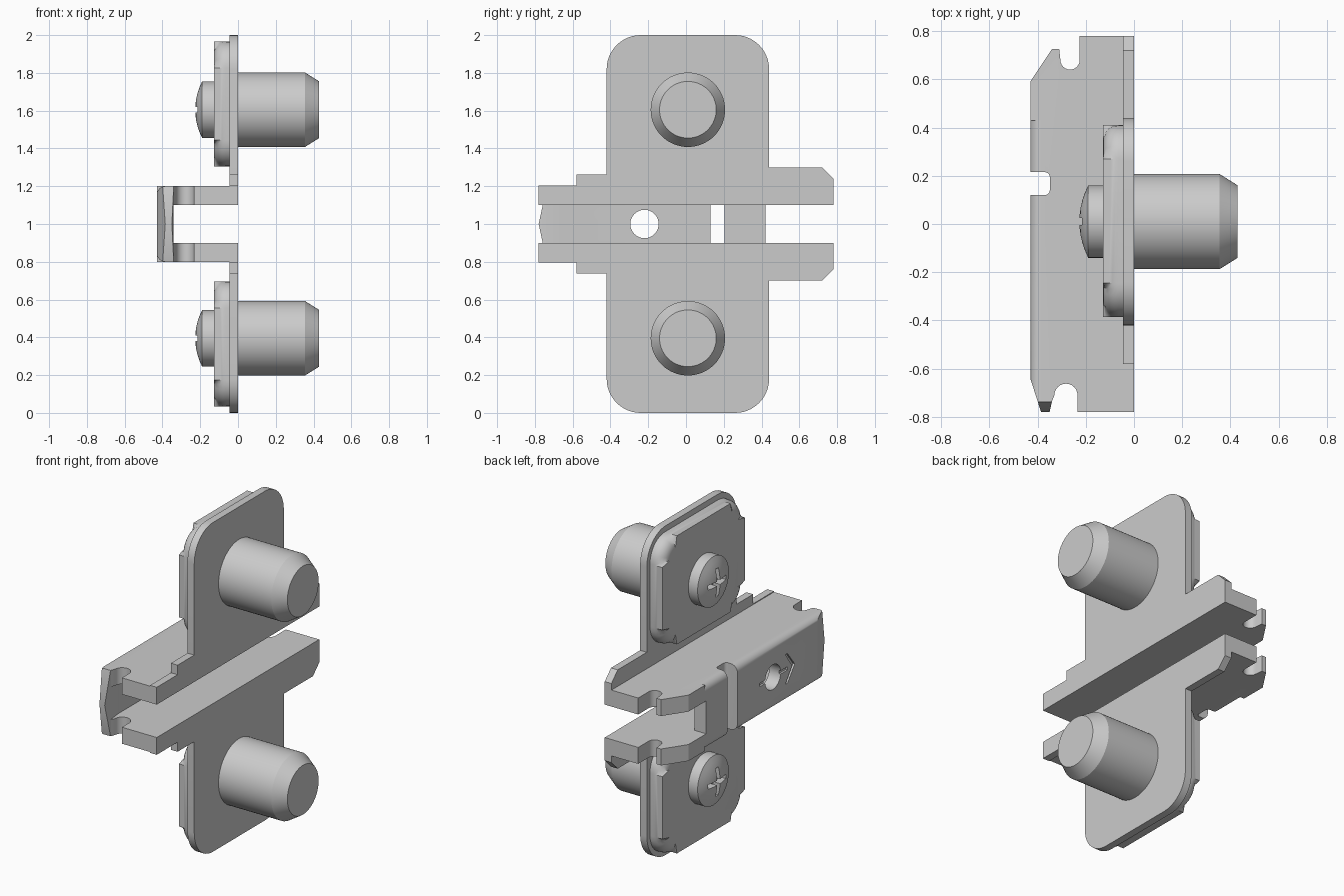
import bpy, bmesh
from math import sin, cos, radians, pi

if "Cube" in bpy.data.objects:
    bpy.data.objects.remove(bpy.data.objects["Cube"])


def arc(cx, cy, r, a0, a1, n=8):
    return [(cx + r * cos(radians(a0 + (a1 - a0) * i / n)),
             cy + r * sin(radians(a0 + (a1 - a0) * i / n))) for i in range(n + 1)]


def finish(name, bm):
    bmesh.ops.recalc_face_normals(bm, faces=bm.faces)
    me = bpy.data.meshes.new(name)
    bm.to_mesh(me)
    bm.free()
    ob = bpy.data.objects.new(name, me)
    bpy.context.collection.objects.link(ob)
    return ob


def prism_bm(pts, axis, lo, hi):
    # profile in the plane across the axis, extruded from lo to hi
    bm = bmesh.new()

    def ring(d):
        out = []
        for p in pts:
            c = list(p)
            c.insert(axis, d)
            out.append(bm.verts.new(c))
        return out
    a, b = ring(lo), ring(hi)
    bm.faces.new(a)
    bm.faces.new(b[::-1])
    for i in range(len(a)):
        j = (i + 1) % len(a)
        bm.faces.new((a[i], b[i], b[j], a[j]))
    return bm


def prism(name, pts, axis, lo, hi):
    return finish(name, prism_bm(pts, axis, lo, hi))


def rect(a0, a1, b0, b1):
    return [(a0, b0), (a1, b0), (a1, b1), (a0, b1)]


def lathe(name, profile, cy, cz, n=64):
    # solid of revolution about an x-parallel axis; profile is (x, radius)
    bm = bmesh.new()
    rings = [[bm.verts.new((x, cy + r * cos(2 * pi * i / n), cz + r * sin(2 * pi * i / n)))
              for i in range(n)] for x, r in profile]
    bm.faces.new(rings[0])
    bm.faces.new(rings[-1])
    for a, b in zip(rings, rings[1:]):
        for i in range(n):
            j = (i + 1) % n
            bm.faces.new((a[i], a[j], b[j], b[i]))
    return finish(name, bm)


def cut(ob, cutters):
    bpy.context.view_layer.objects.active = ob
    for c in cutters:
        m = ob.modifiers.new("cut", 'BOOLEAN')
        m.operation = 'DIFFERENCE'
        m.solver = 'EXACT'
        m.object = c
        bpy.ops.object.modifier_apply(modifier=m.name)
        bpy.data.objects.remove(c)


def smooth(ob, angle=30):
    bpy.ops.object.select_all(action='DESELECT')
    ob.select_set(True)
    bpy.context.view_layer.objects.active = ob
    bpy.ops.object.shade_smooth_by_angle(angle=radians(angle))


# Channel rail: side outline extruded to full height
outline = ([(0, 0.78), (-0.225, 0.78)]
           + arc(-0.265, 0.68, 0.04, 0, -180, 12)
           + [(-0.31, 0.725), (-0.34, 0.725), (-0.43, 0.59), (-0.43, 0.215)]
           + arc(-0.369, 0.195, 0.02, 90, 0, 4) + arc(-0.369, 0.14, 0.02, 0, -90, 4)
           + [(-0.43, 0.12), (-0.43, -0.64), (-0.385, -0.78), (-0.35, -0.78), (-0.34, -0.735)]
           + arc(-0.282, -0.71, 0.048, 180, 0, 12)
           + [(-0.234, -0.78), (0, -0.78)])
rail = prism("channel_rail", outline, 2, 0.8, 1.2)

# Hollow inside of the channel, open at the +y end
inner = [(0.1, 0.9), (0.1, -0.9), (-0.33, -0.9), (-0.335, -0.78), (-0.352, -0.65),
         (-0.352, 0.42), (-0.5, 0.42), (-0.5, 0.9)]
cutters = [prism("hollow", inner, 2, 0.9, 1.1),
           lathe("hole", [(-0.5, 0.075), (-0.2, 0.075)], -0.22, 1, 48)]
for s in (1, -1):
    # Rounded bends of the folded web, and the pointed nose
    bend = [(-0.45, 0.22), (-0.385, 0.22)] + arc(-0.385, 0.155, 0.045, 90, 180, 8) + [(-0.45, 0.155)]
    cutters.append(prism("bend", [(x, 1 + s * z) for x, z in bend], 1, -0.9, 0.43))
    nose = [(-0.78, 0), (-0.735, 0.21), (-0.9, 0.21), (-0.9, 0)]
    cutters.append(prism("nose", [(y, 1 + s * z) for y, z in nose], 0, -0.5, -0.3))
# Shallow direction arrow around the hole
arrow = [(-0.34, 1.09), (-0.36, 1.09), (-0.43, 1), (-0.36, 0.91), (-0.34, 0.91), (-0.405, 1)]
marks = [arrow, rect(-0.36, -0.285, 0.99, 1.01), rect(-0.155, -0.09, 0.99, 1.01)]
cutters += [prism("mark", m, 0, -0.5, -0.418) for m in marks]
cut(rail, cutters)
smooth(rail)

# Mirrored upper and lower halves
for s, side in ((1, "upper"), (-1, "lower")):
    def mz(pts):
        return [(y, 1 + s * (z - 1)) for y, z in pts]
    cz = 1 + s * 0.605

    # Flange plate with stepped tab and chamfered wing
    flange = ([(-0.78, 1.15), (-0.78, 1.205), (-0.58, 1.205), (-0.58, 1.263), (-0.42, 1.263)]
              + arc(-0.24, 1.82, 0.18, 180, 90, 12) + arc(0.26, 1.82, 0.18, 90, 0, 12)
              + [(0.44, 1.3), (0.72, 1.3), (0.78, 1.24), (0.78, 1.15)])
    smooth(prism(side + "_flange", mz(flange), 0, -0.045, 0))

    # Raised pad with a rounded rim
    pad = (arc(0.27, 1.825, 0.14, 0, 90) + arc(-0.245, 1.825, 0.14, 90, 180)
           + arc(-0.245, 1.445, 0.14, 180, 270) + arc(0.27, 1.445, 0.14, 270, 360))
    bm = prism_bm(mz(pad), 0, -0.128, -0.03)
    rim = [e for e in bm.edges if all(v.co.x < -0.1 for v in e.verts)]
    bmesh.ops.bevel(bm, geom=rim, offset=0.065, segments=6, profile=0.5, affect='EDGES')
    smooth(finish(side + "_pad", bm))

    # Dowel with tapered tip
    smooth(lathe(side + "_dowel", [(-0.02, 0.197), (0.355, 0.197), (0.43, 0.15)], 0.01, cz), 25)

    # Domed screw head with cross slot
    dome = [(-0.19 - 0.037 * (1 - (r / 0.15) ** 2), r) for r in (0.004, 0.03, 0.06, 0.09, 0.12, 0.15)]
    head = lathe(side + "_screw_head", dome + [(-0.1, 0.15)], 0.01, cz)
    a, b = 0.085, 0.014
    cross = [(b, b), (b, a), (-b, a), (-b, b), (-a, b), (-a, -b),
             (-b, -b), (-b, -a), (b, -a), (b, -b), (a, -b), (a, b)]
    cut(head, [prism("cross", [(y + 0.01, z + cz) for y, z in cross], 0, -0.3, -0.18)])
    smooth(head)
